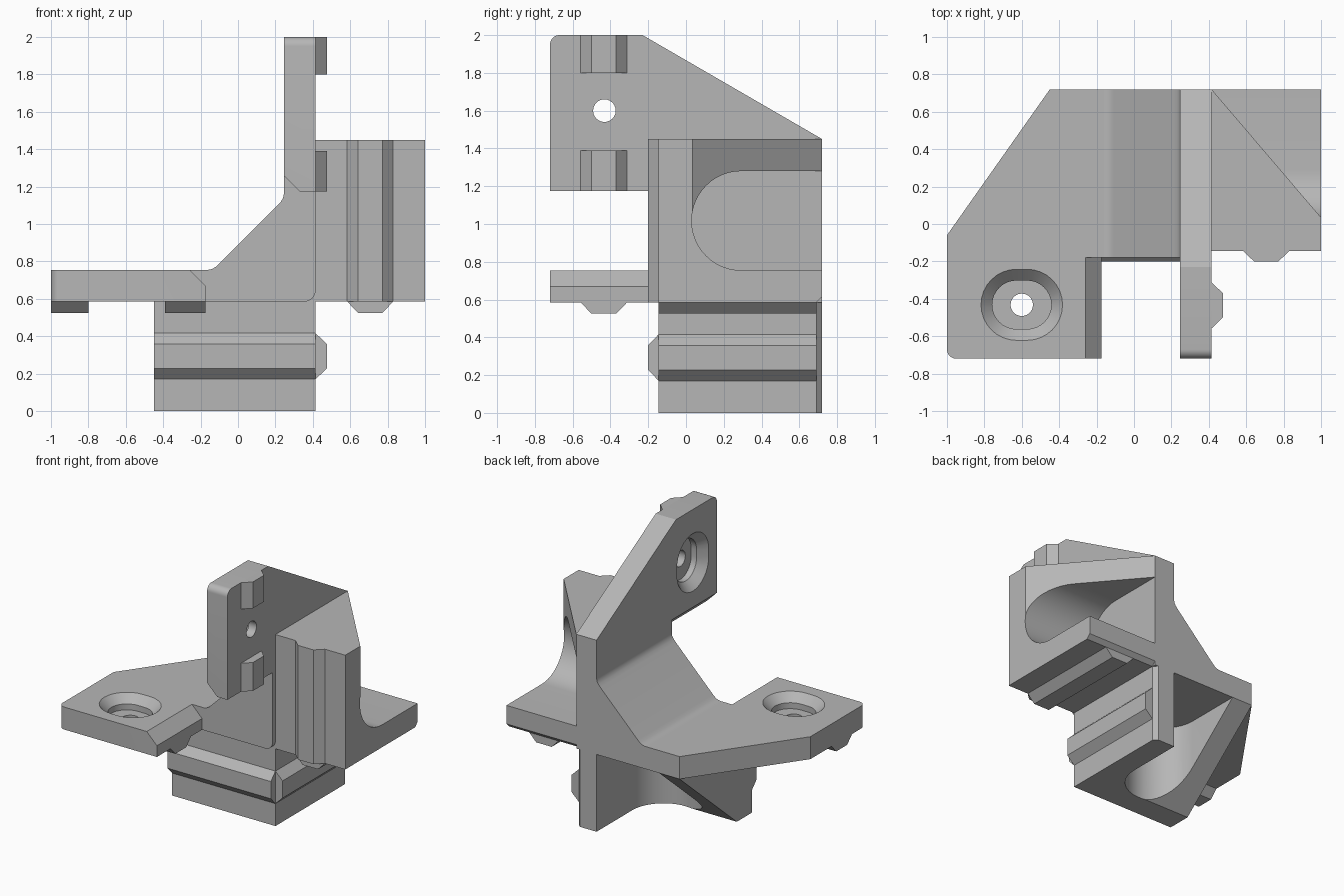
import bpy, bmesh, math
from mathutils import Vector

cube = bpy.data.objects.get("Cube")
if cube:
    bpy.data.objects.remove(cube, do_unlink=True)

grey = bpy.data.materials.new("plain grey")
grey.use_nodes = True
colour = (0.47, 0.47, 0.47, 1)
grey.diffuse_color = colour
grey.node_tree.nodes["Principled BSDF"].inputs["Base Color"].default_value = colour

# The bracket corner; u runs along an arm, v through its thickness, y is depth
CORNER_X, CORNER_Z = 0.415, 0.585
ARM, THICK, HEEL = 1.415, 0.17, 0.865
FRONT, STEP, BACK = -0.18, -0.145, 0.72
REACH, RIB = 0.585, 0.06


def place(u, v, y, upright):
    if upright:
        u, v = v, u
    return Vector((CORNER_X - u, y, CORNER_Z + v))


def loft(name, rings, upright):
    """Closed solid through rings of (u, v, y) points."""
    bm = bmesh.new()
    loops = [[bm.verts.new(place(*p, upright)) for p in ring] for ring in rings]
    count = len(loops[0])
    bm.faces.new(loops[0])
    bm.faces.new(loops[-1])
    for a, b in zip(loops, loops[1:]):
        for i in range(count):
            j = (i + 1) % count
            bm.faces.new((a[i], a[j], b[j], b[i]))
    bmesh.ops.recalc_face_normals(bm, faces=bm.faces)
    mesh = bpy.data.meshes.new(name)
    bm.to_mesh(mesh)
    bm.free()
    mesh.materials.append(grey)
    obj = bpy.data.objects.new(name, mesh)
    bpy.context.collection.objects.link(obj)
    return obj


def prism(name, plane, points, lo, hi, upright=False):
    """Extrude a profile drawn in the plane 'uv', 'uy' or 'yv'."""
    order = {"uv": lambda a, b, c: (a, b, c),
             "uy": lambda a, b, c: (a, c, b),
             "yv": lambda a, b, c: (c, b, a)}[plane]
    return loft(name, [[order(a, b, c) for a, b in points] for c in (lo, hi)], upright)


def arc(cx, cy, r, start, end, steps=8):
    angles = [math.radians(start + (end - start) * i / steps) for i in range(steps + 1)]
    return [(cx + r * math.cos(a), cy + r * math.sin(a)) for a in angles]


def stadium(cx, cy, r, half):
    return arc(cx + half, cy, r, -90, 90, 16) + arc(cx - half, cy, r, 90, 270, 16)


def cut(obj, cutter):
    cutter.hide_render = True
    mod = obj.modifiers.new("cut", "BOOLEAN")
    mod.operation = "DIFFERENCE"
    mod.solver = "EXACT"
    mod.object = cutter
    bpy.context.view_layer.objects.active = obj
    bpy.ops.object.modifier_apply(modifier=mod.name)
    bpy.data.objects.remove(cutter, do_unlink=True)


def ridge(centre):
    """Trapezoid rib section: pairs of (position, height)."""
    return [(centre - 0.123, 0), (centre - 0.065, 1), (centre + 0.065, 1), (centre + 0.123, 0)]


def build_arm(label, upright, slope_start):
    inner = 0.59
    # Plate with a front tab and a sloped rear corner
    outline = [(0, STEP), (0.06, STEP), (0.06, FRONT), (inner, FRONT), (inner, -BACK)]
    outline += arc(ARM - 0.05, -BACK + 0.05, 0.05, -90, 0)
    outline += [(ARM, slope_start), (HEEL, BACK), (0, BACK)]
    plate = prism(label + "_plate", "uy", outline, 0, THICK, upright)

    # Bevel on the tab's inner end
    bevel = [(inner - 0.015, 0.07), (inner + 0.1, 0.185), (inner - 0.015, 0.185)]
    cut(plate, prism("bevel_cutter", "uv", bevel, -1, FRONT, upright))

    # Tapered screw pocket and through hole
    hole_u, hole_y = 1.015, -0.432
    sections = [(0.2, 0.21), (THICK, 0.19), (0.11, 0.13), (0.065, 0.13)]
    rings = [[(u, v, y) for u, y in stadium(hole_u, hole_y, r, 0.028)] for v, r in sections]
    cut(plate, loft("pocket_cutter", rings, upright))
    cut(plate, prism("hole_cutter", "uy", arc(hole_u, hole_y, 0.06, 0, 345, 23), -0.1, 0.1, upright))

    # Locating keys on the outer face of the tab
    key = [(y, -RIB * h) for y, h in ridge(-0.435)]
    prism(label + "_outer_key", "yv", key, ARM - 0.2, ARM, upright)
    prism(label + "_inner_key", "yv", key, inner, inner + 0.215, upright)

    # Hollowed block beyond the corner
    section = [(STEP, 0), (BACK - 0.03, 0), (BACK, 0.03), (BACK, HEEL), (STEP, HEEL)]
    block = prism(label + "_block", "yv", section, -REACH, 0, upright)
    mid, r = 0.4325, 0.2625
    scoop = arc(0.2925, mid, r, 90, 270, 24) + [(1, mid - r), (1, mid + r)]
    cut(block, prism("scoop_cutter", "yv", scoop, -1, 0.1, upright))
    run = (BACK - 0.035) / REACH
    corner = [(0.1, BACK + 0.1 * run), (-0.7, BACK - 0.7 * run), (-0.7, 1), (0.1, 1)]
    cut(block, prism("slope_cutter", "uy", corner, mid, 1, upright))

    # Ribs on the front and outer faces of the block
    front = [(u, STEP - 0.055 * h) for u, h in ridge(-0.292)]
    prism(label + "_front_rib", "uy", front, 0, HEEL, upright)
    outer = [(u, -RIB * h) for u, h in ridge(-0.292)]
    prism(label + "_outer_rib", "uv", outer, STEP, BACK - 0.03, upright)


build_arm("horizontal", False, -0.06)
build_arm("vertical", True, -0.23)

# Diagonal web joining the two plates, with eased corners
bend = [(0.575, THICK), (0.555, 0.174), (0.535, 0.185), (0.515, 0.203)]
web = arc(0.06, 0.06, 0.06, 180, 270)
web += [(0.6, 0), (0.6, THICK)] + bend
web += [(v, u) for u, v in reversed(bend)] + [(THICK, 0.6), (0, 0.6)]
prism("corner_web", "uv", web, FRONT, BACK)

# Smooth the curves and keep the hard edges
for obj in bpy.context.collection.objects:
    if obj.type == "MESH" and obj.data.materials and obj.data.materials[0] == grey:
        obj.data.shade_smooth()
        obj.data.set_sharp_from_angle(angle=math.radians(25))
